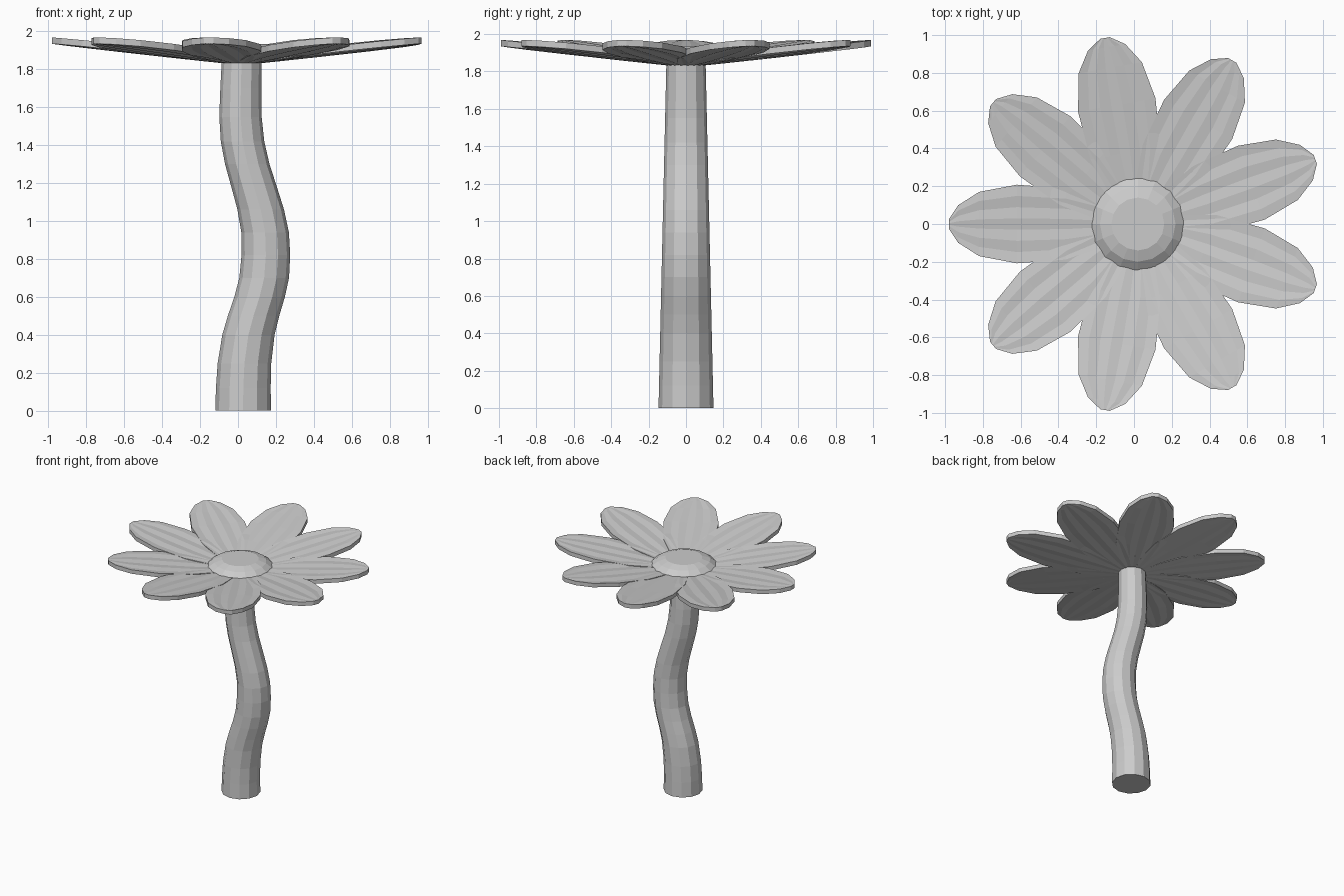
import bpy, bmesh, math

if "Cube" in bpy.data.objects:
    bpy.data.objects.remove(bpy.data.objects["Cube"])

grey = bpy.data.materials.new("plain_grey")
grey.diffuse_color = (0.6, 0.6, 0.6, 1)
grey.use_nodes = True
grey.node_tree.nodes["Principled BSDF"].inputs["Base Color"].default_value = grey.diffuse_color
CX = 0.02  # flower head axis


def make_object(name, bm):
    bmesh.ops.recalc_face_normals(bm, faces=bm.faces)
    mesh = bpy.data.meshes.new(name)
    bm.to_mesh(mesh)
    bm.free()
    mesh.materials.append(grey)
    ob = bpy.data.objects.new(name, mesh)
    bpy.context.collection.objects.link(ob)
    return ob


def lathe(name, rings, sides):
    """Capped tube through horizontal rings (centre x, z, radius)."""
    bm = bmesh.new()
    loops = []
    for cx, z, r in rings:
        loops.append([bm.verts.new((cx + r * math.cos(2 * math.pi * i / sides),
                                    r * math.sin(2 * math.pi * i / sides), z))
                      for i in range(sides)])
    for a, b in zip(loops, loops[1:]):
        for i in range(sides):
            j = (i + 1) % sides
            bm.faces.new((a[i], a[j], b[j], b[i]))
    bm.faces.new(loops[0][::-1])
    bm.faces.new(loops[-1])
    return make_object(name, bm)


# Wavy tapering stem: (z, centre x)
path = [(0, 0.027), (0.12, 0.028), (0.25, 0.034), (0.4, 0.055), (0.5, 0.082),
        (0.6, 0.114), (0.7, 0.138), (0.82, 0.147), (0.94, 0.143), (1.06, 0.12),
        (1.18, 0.085), (1.3, 0.049), (1.42, 0.024), (1.55, 0.013),
        (1.7, 0.015), (1.87, 0.02)]
lathe("stem", [(x, z, 0.147 - 0.0228 * z) for z, x in path], 12)

# Domed flower centre
lathe("flower_centre", [(CX, 1.85, 0.24), (CX, 1.88, 0.247),
                        (CX, 1.915, 0.20), (CX, 1.935, 0.14)], 16)

# Petals: (distance from axis, half width), pleated lengthwise
outline = [(0.04, 0.03), (0.2, 0.125), (0.38, 0.188), (0.64, 0.208),
           (0.84, 0.17), (0.95, 0.10), (1.0, 0.025)]
STRIPS = 7
THICK = 0.033


def petal(name, angle):
    bm = bmesh.new()
    c, s = math.cos(angle), math.sin(angle)
    layers = []
    for base in (1.822, 1.822 + THICK):
        rows = []
        for x, w in outline:
            row = []
            for k in range(STRIPS + 1):
                y = w * (2 * k / STRIPS - 1)
                pleat = 0.003 * (1 if k % 2 else -1) * w / 0.2
                z = base + 0.113 * math.hypot(x, y) + pleat
                row.append(bm.verts.new((CX + x * c - y * s, x * s + y * c, z)))
            rows.append(row)
        layers.append(rows)
    low, top = layers
    n = len(outline)
    for i in range(n - 1):
        for k in range(STRIPS):
            for g in layers:
                bm.faces.new((g[i][k], g[i + 1][k], g[i + 1][k + 1], g[i][k + 1]))
        for k in (0, STRIPS):
            bm.faces.new((low[i][k], low[i + 1][k], top[i + 1][k], top[i][k]))
    for i in (0, n - 1):
        for k in range(STRIPS):
            bm.faces.new((low[i][k], low[i][k + 1], top[i][k + 1], top[i][k]))
    make_object(name, bm)


for p in range(9):
    petal("petal_%d" % (p + 1), math.radians(20 + 40 * p))
